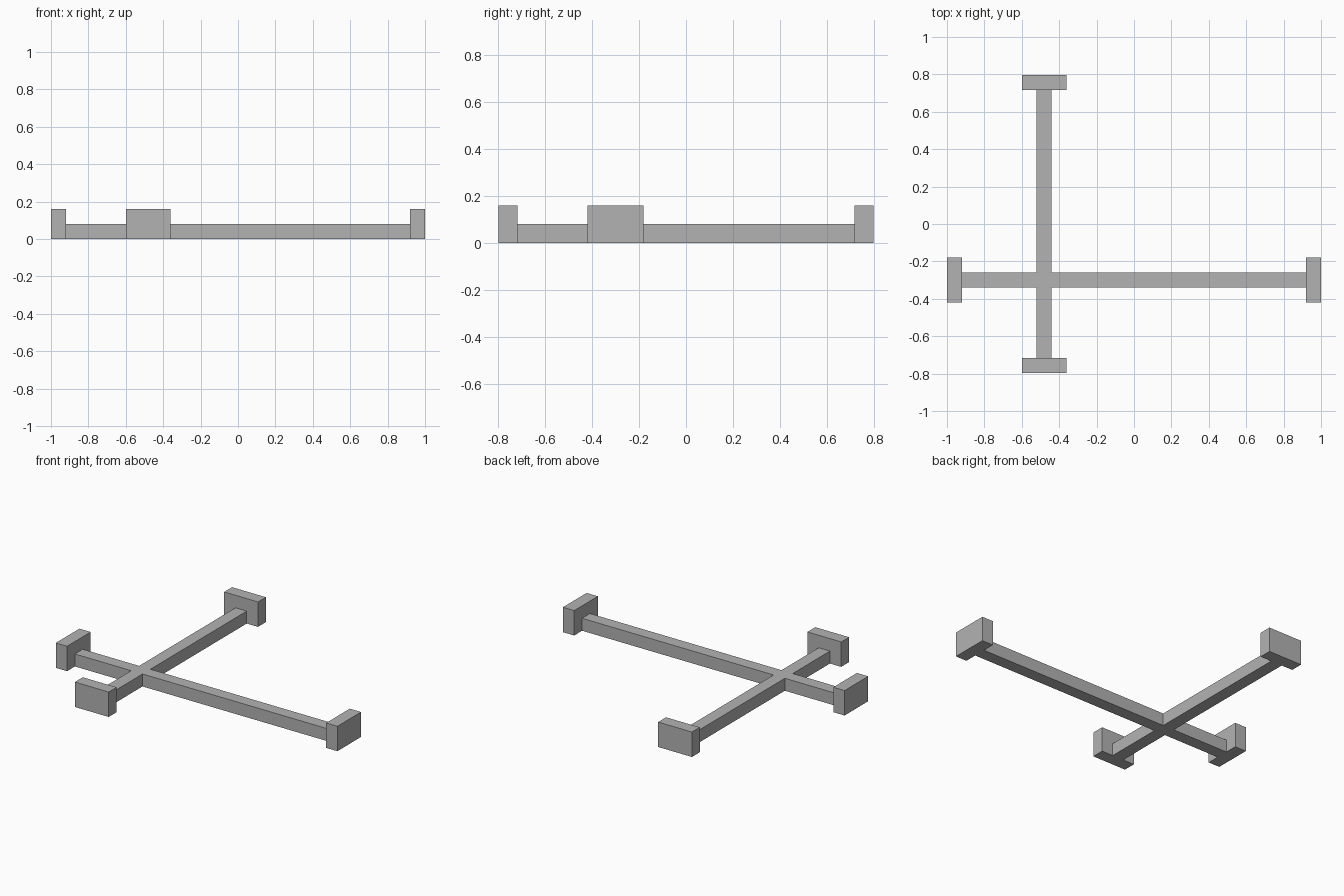
import bpy
import bmesh
from mathutils import Matrix, Vector

if "Cube" in bpy.data.objects:
    bpy.data.objects.remove(bpy.data.objects["Cube"], do_unlink=True)

# Shared dimensions: half extents of the model and the crossing point
HALF_X, HALF_Y = 1.0, 0.797
CROSS_X, CROSS_Y = -0.48, -0.30
THICK, PLATE_WIDTH, PLATE_HEIGHT = 0.08, 0.24, 0.16

grey = bpy.data.materials.new("plain_grey")
grey.use_nodes = True
colour = (0.45, 0.45, 0.45, 1.0)
grey.diffuse_color = colour
grey.node_tree.nodes["Principled BSDF"].inputs["Base Color"].default_value = colour


def finish(name, bm):
    bmesh.ops.recalc_face_normals(bm, faces=bm.faces)
    mesh = bpy.data.meshes.new(name)
    bm.to_mesh(mesh)
    bm.free()
    mesh.materials.append(grey)
    obj = bpy.data.objects.new(name, mesh)
    bpy.context.collection.objects.link(obj)


def block(name, x, y, size):
    """Box standing on the ground, centred on x, y."""
    bm = bmesh.new()
    matrix = Matrix.Translation((x, y, size[2] / 2)) @ Matrix.Diagonal((*size, 1))
    bmesh.ops.create_cube(bm, size=1, matrix=matrix)
    finish(name, bm)


# Cross-shaped beams: one outline extruded upwards
h = THICK / 2
left, right = HALF_X - THICK, -HALF_X + THICK
back, front = HALF_Y - THICK, -HALF_Y + THICK
x0, x1 = CROSS_X - h, CROSS_X + h
y0, y1 = CROSS_Y - h, CROSS_Y + h
outline = [(x0, front), (x1, front), (x1, y0), (left, y0), (left, y1), (x1, y1),
           (x1, back), (x0, back), (x0, y1), (right, y1), (right, y0), (x0, y0)]
bm = bmesh.new()
base = bm.faces.new([bm.verts.new((x, y, 0)) for x, y in outline])
result = bmesh.ops.extrude_face_region(bm, geom=[base], use_keep_orig=True)
top = [v for v in result["geom"] if isinstance(v, bmesh.types.BMVert)]
bmesh.ops.translate(bm, verts=top, vec=Vector((0, 0, THICK)))
finish("crossed_beams", bm)

# Upright end plates
for side, sign in (("left", 1), ("right", -1)):
    block(side + "_end_plate", sign * (HALF_X - h), CROSS_Y,
          (THICK, PLATE_WIDTH, PLATE_HEIGHT))
for side, sign in (("back", 1), ("front", -1)):
    block(side + "_end_plate", CROSS_X, sign * (HALF_Y - h),
          (PLATE_WIDTH, THICK, PLATE_HEIGHT))
